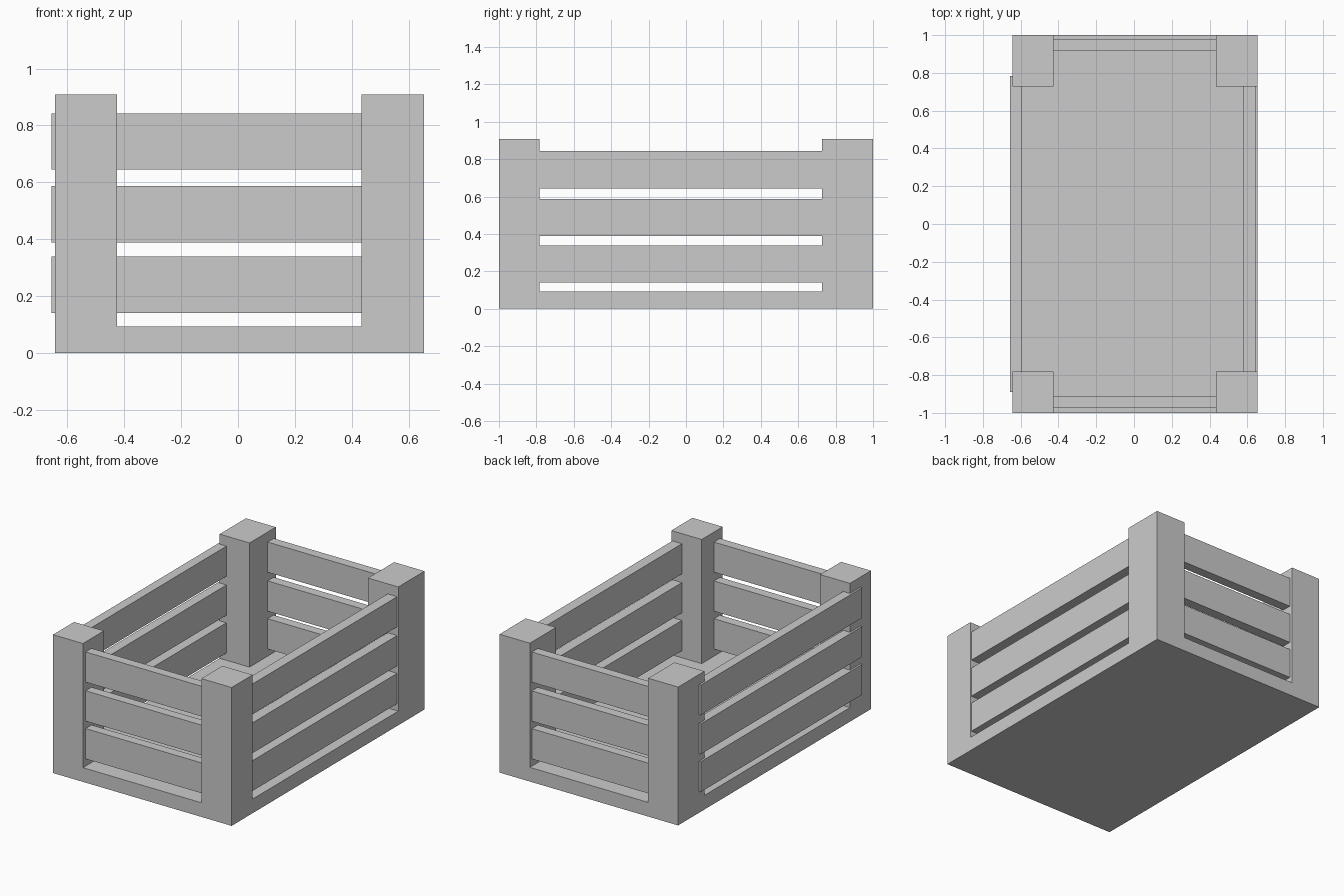
import bpy

if "Cube" in bpy.data.objects:
    bpy.data.objects.remove(bpy.data.objects["Cube"])


def box(name, x, y, z):
    """Axis-aligned box from (min, max) ranges."""
    bpy.ops.mesh.primitive_cube_add(
        size=1, location=[(a + b) / 2 for a, b in (x, y, z)])
    ob = bpy.context.object
    ob.name = name
    ob.scale = [b - a for a, b in (x, y, z)]
    bpy.ops.object.transform_apply(location=False, rotation=False, scale=True)
    return ob


# Solid floor panel
box("floor", (-0.643, 0.654), (-1.0, 1.0), (0.0, 0.093))

# Corner posts
for side, x in (("left", (-0.643, -0.426)), ("right", (0.434, 0.654))):
    for end, y in (("front", (-1.0, -0.782)), ("back", (0.728, 1.0))):
        box(f"{end}_{side}_post", x, y, (0.0, 0.908))

# Three rows of slats on each side, with their ends let into the posts
for i, z in enumerate(((0.14, 0.339), (0.388, 0.587), (0.644, 0.842)), 1):
    box(f"left_slat_{i}", (-0.656, -0.594), (-0.89, 0.783), z)
    box(f"right_slat_{i}", (0.577, 0.646), (-0.89, 0.783), z)
    box(f"front_slat_{i}", (-0.53, 0.53), (-0.972, -0.91), z)
    box(f"back_slat_{i}", (-0.53, 0.53), (0.916, 0.979), z)
